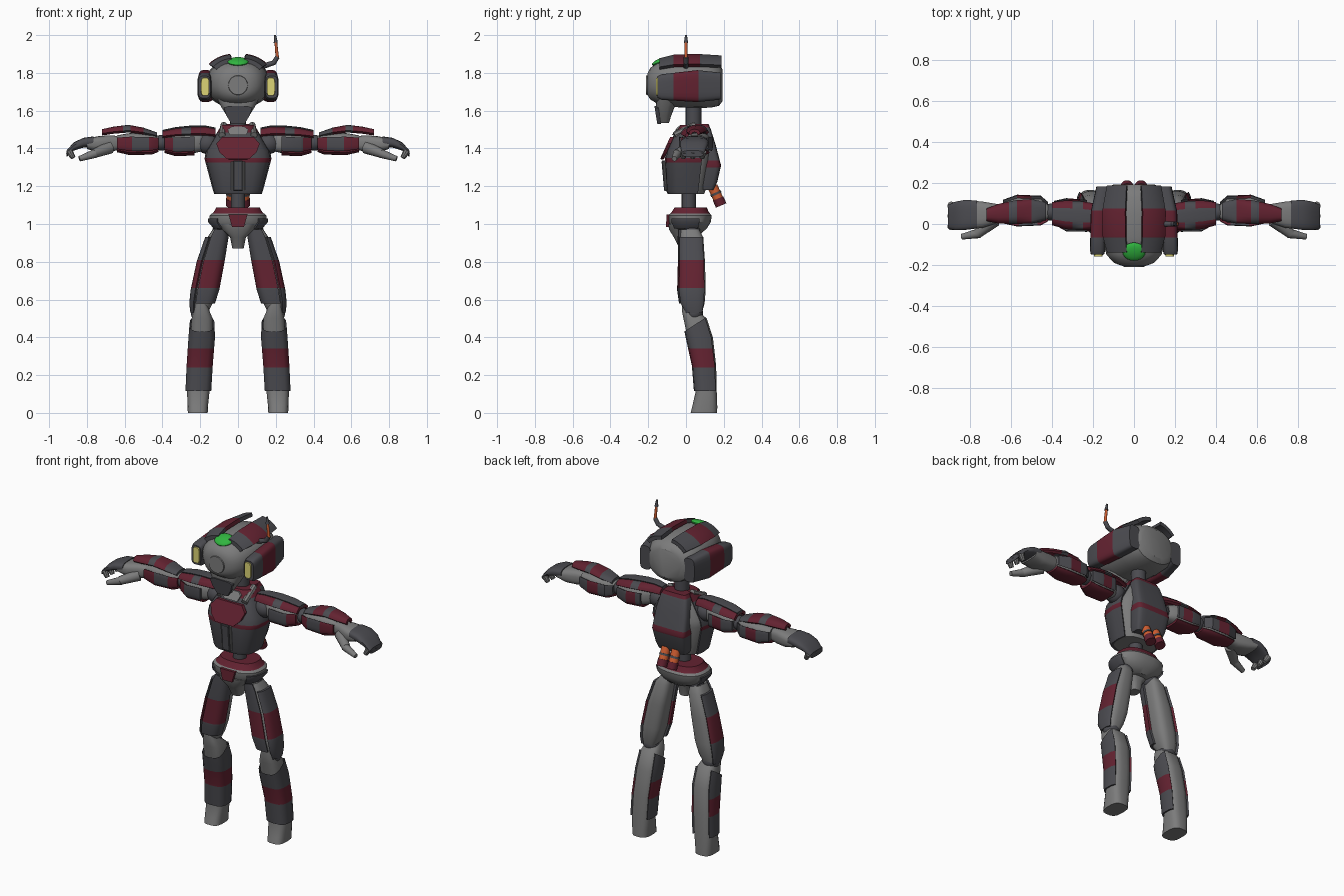
import bpy, bmesh, math
from mathutils import Vector, Matrix

if "Cube" in bpy.data.objects:
    bpy.data.objects.remove(bpy.data.objects["Cube"])

COLOURS = {"grey": (0.20, 0.20, 0.20), "dark": (0.07, 0.07, 0.08), "red": (0.125, 0.016, 0.03),
           "yellow": (0.72, 0.66, 0.18), "green": (0.03, 0.46, 0.05), "orange": (0.62, 0.11, 0.03)}
MATS = {}
for k, c in COLOURS.items():
    MATS[k] = bpy.data.materials.new(k)
    MATS[k].diffuse_color = (*c, 1)
AX = {"x": Vector((1, 0, 0)), "y": Vector((0, 1, 0)), "z": Vector((0, 0, 1))}


def finish(name, bm, mat, mirror=False, bands=(), cuts=()):
    """Trim, paint bands cut along an axis, and make the object."""
    for co, no in cuts:
        r = bmesh.ops.bisect_plane(bm, geom=bm.verts[:] + bm.edges[:] + bm.faces[:],
                                   plane_co=co, plane_no=no, clear_outer=True)
        bmesh.ops.edgeloop_fill(bm, edges=[e for e in r["geom_cut"] if isinstance(e, bmesh.types.BMEdge)])
    used = [mat]
    for axis, lo, hi, m in bands:
        for v in (lo, hi):
            bmesh.ops.bisect_plane(bm, geom=bm.verts[:] + bm.edges[:] + bm.faces[:],
                                   plane_co=AX[axis] * v, plane_no=AX[axis])
        used.append(m)
        for f in bm.faces:
            if lo <= f.calc_center_median().dot(AX[axis]) <= hi:
                f.material_index = len(used) - 1
    bmesh.ops.recalc_face_normals(bm, faces=bm.faces)
    me = bpy.data.meshes.new(name)
    bm.to_mesh(me)
    bm.free()
    for m in used:
        me.materials.append(MATS[m])
    ob = bpy.data.objects.new(name, me)
    bpy.context.collection.objects.link(ob)
    if mirror:
        ob.modifiers.new("Mirror", "MIRROR")
    return ob


def loft(name, axis, secs, mat, mirror=False, p=3, n=20, arc=None, grow=0, thick=0.016, **kw):
    """Skin rounded sections (t, ca, cb, ha, hb); with arc, a curved plate over them."""
    bm = bmesh.new()

    def pt(s, ang, g):
        c, d = math.cos(ang), math.sin(ang)
        a = s[1] + math.copysign(abs(c) ** (2 / p), c) * (s[3] + g)
        b = s[2] + math.copysign(abs(d) ** (2 / p), d) * (s[4] + g)
        return {"x": (s[0], a, b), "y": (a, s[0], b), "z": (a, b, s[0])}[axis]
    rings = []
    for s in secs:
        if arc:
            angs = [math.radians(arc[0] + (arc[1] - arc[0]) * i / 10) for i in range(11)]
            pts = [pt(s, a, grow) for a in angs] + [pt(s, a, grow - thick) for a in reversed(angs)]
        else:
            pts = [pt(s, 2 * math.pi * (i + 0.5) / n, grow) for i in range(n)]
        rings.append([bm.verts.new(q) for q in pts])
    for r, q in zip(rings, rings[1:]):
        for i in range(len(r)):
            j = (i + 1) % len(r)
            bm.faces.new((r[i], r[j], q[j], q[i]))
    bm.faces.new(rings[0])
    bm.faces.new(rings[-1])
    return finish(name, bm, mat, mirror, **kw)


def rod(name, a, b, r1, r2, mat, mirror=False, n=16):
    a, b = Vector(a), Vector(b)
    bm = bmesh.new()
    rot = (b - a).to_track_quat("Z", "Y").to_matrix().to_4x4()
    bmesh.ops.create_cone(bm, cap_ends=True, segments=n, radius1=r1, radius2=r2, depth=(b - a).length,
                          matrix=Matrix.Translation((a + b) / 2) @ rot)
    return finish(name, bm, mat, mirror)


def ball(name, c, size, mat, mirror=False, tilt=0):
    bm = bmesh.new()
    bmesh.ops.create_uvsphere(bm, u_segments=20, v_segments=12, radius=1, matrix=Matrix.Translation(c)
                              @ Matrix.Rotation(tilt, 4, "X") @ Matrix.Diagonal((*size, 1)))
    return finish(name, bm, mat, mirror)


def front_plate(name, xz, y0, z0, slope, mat, inner=None, inset=0.02, thick=0.02):
    """Symmetric flat plate on the front; xz is its +x half, y = y0 + (z - z0) * slope."""
    bm = bmesh.new()
    pts = xz + [(-x, z) for x, z in reversed(xz)]
    f = bm.faces.new([bm.verts.new((x, y0 + (z - z0) * slope, z)) for x, z in pts])
    r = bmesh.ops.extrude_face_region(bm, geom=[f])
    bmesh.ops.translate(bm, verts=[v for v in r["geom"] if isinstance(v, bmesh.types.BMVert)], vec=(0, thick, 0))
    bmesh.ops.recalc_face_normals(bm, faces=bm.faces)
    front = min(bm.faces, key=lambda q: q.calc_center_median().y)
    if inner:
        bmesh.ops.inset_region(bm, faces=[front], thickness=inset, depth=0.003)
        front.material_index = 1
    ob = finish(name, bm, mat)
    if inner:
        ob.data.materials.append(MATS[inner])
    return ob


# Head: dome, face disc, jaw, crest lens
loft("head", "y", [(-.205, 0, 1.74, .055, .055), (-.19, 0, 1.743, .098, .083), (-.15, 0, 1.745, .135, .11),
                   (-.06, 0, 1.745, .16, .127), (.05, 0, 1.745, .168, .131), (.13, 0, 1.74, .16, .125),
                   (.175, 0, 1.735, .135, .11), (.193, 0, 1.735, .1, .085)], "grey", p=2.3, n=28)
rod("face_disc", (0, -.19, 1.735), (0, -.211, 1.735), .056, .05, "grey", n=28)
loft("jaw", "z", [(1.535, 0, -.115, .035, .025), (1.57, 0, -.115, .058, .036), (1.62, 0, -.11, .09, .05),
                  (1.66, 0, -.1, .11, .06)], "grey")
front_plate("chin_guard", [(.035, 1.53), (.062, 1.575), (.075, 1.615), (.05, 1.625)], -.152, 1.53, -.16, "dark")
ball("crest_lens", (0, -.135, 1.86), (.056, .048, .017), "green", tilt=math.radians(22))
# Helmet plates and ear pods
HELMET = [(-.14, 0, 1.745, .162, .135), (-.06, 0, 1.745, .19, .155), (.06, 0, 1.745, .193, .158),
          (.187, 0, 1.745, .165, .15)]
loft("helmet_plate", "y", HELMET, "dark", True, p=2.2, arc=(38, 79), thick=.022, bands=[("y", -.065, .075, "red")])
loft("ear_pod", "y", [(-.15, .178, 1.725, .032, .058), (-.13, .178, 1.725, .037, .068), (.06, .172, 1.73, .039, .085),
                      (.182, .148, 1.73, .036, .072)], "dark", True, p=4, bands=[("y", -.065, .065, "red")])
loft("ear_light", "y", [(-.158, .174, 1.727, .021, .047), (-.14, .174, 1.727, .023, .049)], "yellow", True, p=4)
# Antenna
rod("antenna_base", (.13, 0, 1.835), (.195, 0, 1.855), .015, .012, "dark")
rod("antenna_elbow", (.188, 0, 1.852), (.209, 0, 1.885), .013, .012, "dark")
rod("antenna_rod", (.208, 0, 1.88), (.2, 0, 1.965), .009, .007, "orange")
rod("antenna_tip", (.2, 0, 1.96), (.196, 0, 2.0), .011, .005, "dark")
rod("neck", (0, .04, 1.5), (0, .04, 1.65), .042, .042, "dark")

# Torso core, front shell, chest details, back plate, thrusters
TORSO = [(1.16, 0, .005, .115, .092), (1.18, 0, .005, .122, .1), (1.345, 0, .015, .166, .116),
         (1.385, 0, .02, .16, .113), (1.46, 0, .03, .115, .09), (1.525, 0, .04, .075, .06)]
loft("torso_core", "z", TORSO, "grey", bands=[("z", 1.495, 1.53, "red")])
loft("torso_shell", "z", TORSO, "dark", arc=(-204, 24), grow=.011,
     bands=[("z", 1.325, 1.35, "red"), ("z", 1.485, 1.53, "red")])
front_plate("chest_plate", [(.06, 1.345), (.098, 1.38), (.115, 1.425), (.085, 1.46)], -.136, 1.345, .45, "red", "dark")
front_plate("collar_plate", [(.045, 1.47), (.055, 1.5), (.035, 1.515)], -.075, 1.47, .7, "grey")
front_plate("belly_strip", [(.025, 1.175), (.025, 1.335)], -.113, 1.175, -.085, "dark", "dark", .006)
for s in (-1, 1):
    rod("belly_rib", (s * .03, -.104, 1.18), (s * .03, -.116, 1.33), .006, .006, "grey", n=8)
loft("back_plate", "z", [(1.18, 0, .11, .09, .035), (1.22, 0, .115, .1, .05), (1.31, 0, .13, .112, .056),
                         (1.42, 0, .105, .105, .052), (1.5, 0, .09, .09, .042), (1.53, 0, .085, .075, .034)],
     "dark", p=6, bands=[("z", 1.3, 1.335, "red"), ("z", 1.51, 1.54, "red")])
rod("thruster", (.034, .14, 1.2), (.034, .172, 1.13), .027, .027, "orange", True)
rod("thruster_ring", (.034, .156, 1.166), (.034, .161, 1.155), .03, .03, "dark", True)
rod("thruster_nozzle", (.034, .17, 1.135), (.034, .186, 1.098), .03, .03, "red", True)
rod("shoulder_strap", (.085, -.06, 1.47), (.075, .05, 1.525), .018, .018, "grey", True, 8)
rod("waist", (0, .015, 1.02), (0, .015, 1.2), .038, .038, "dark")

# Pelvis
loft("pelvis", "z", [(.95, 0, .02, .06, .06), (.975, 0, .02, .115, .09), (1.01, 0, .02, .15, .112),
                     (1.045, 0, .022, .152, .115), (1.062, 0, .022, .13, .1), (1.088, 0, .025, .115, .085)],
     "grey", p=2.5, n=24, bands=[("z", 1.056, 1.1, "red")])
loft("hip_guard", "z", [(.975, 0, .02, .12, .093), (1.01, 0, .02, .15, .112), (1.03, 0, .02, .152, .113)], "dark",
     True, p=2.5, arc=(-50, 20), grow=.008)
loft("crotch", "z", [(.87, 0, .0, .03, .035), (.93, 0, -.01, .042, .055), (.97, 0, -.015, .085, .075),
                     (1.0, 0, -.01, .1, .085)], "grey")
front_plate("belt_plate", [(.032, .985), (.05, 1.05)], -.106, .985, .05, "red")

# Legs
THIGH = [(.97, .1, .02, .035, .05), (.93, .112, .03, .05, .062), (.8, .145, .035, .062, .066),
         (.65, .175, .035, .064, .07), (.58, .19, .037, .056, .062), (.53, .2, .045, .04, .04)]
ball("hip_joint", (.09, .03, .965), (.045, .045, .045), "dark", True)
loft("thigh_core", "z", THIGH, "grey", True)
loft("thigh_front_plate", "z", THIGH[:5], "dark", True, arc=(-175, -68), grow=.012, bands=[("z", .66, .81, "red")])
loft("thigh_side_plate", "z", THIGH[1:], "dark", True, arc=(-56, 42), grow=.012, bands=[("z", .66, .81, "red")])
ball("knee_joint", (.2, .045, .53), (.05, .045, .05), "dark", True)
SHIN = [(.5, .19, .048, .056, .062), (.4, .192, .075, .062, .068), (.25, .203, .1, .061, .06),
        (.115, .21, .107, .06, .056)]
loft("shin_and_foot", "z", [(.58, .195, .005, .03, .028), (.54, .193, .02, .042, .042)] + SHIN
     + [(.04, .213, .1, .055, .066), (0, .213, .095, .053, .071)], "grey", True)
loft("shin_shell", "z", SHIN, "dark", True, arc=(-222, 42), grow=.009, bands=[("z", .24, .34, "red")],
     cuts=[((.19, -.01, .43), (0, -.55, .84))])

# Arms
UPPER = [(.19, .035, 1.43, .04, .045), (.23, .04, 1.43, .065, .055), (.33, .045, 1.425, .068, .054),
         (.39, .055, 1.43, .045, .042)]
ball("shoulder_joint", (.16, .03, 1.425), (.06, .055, .055), "dark", True)
loft("upper_arm_core", "x", UPPER, "grey", True)
loft("upper_arm_front", "x", UPPER[1:], "dark", True, arc=(160, 212), grow=.013, bands=[("x", .345, .4, "red")])
loft("upper_arm_back", "x", UPPER[1:], "dark", True, arc=(-32, 20), grow=.013, bands=[("x", .26, .32, "red")])
loft("upper_arm_under", "x", UPPER[1:], "red", True, arc=(222, 318), grow=.012)
PAULDRON = [(.12, .035, 1.43, .05, .075), (.17, .035, 1.43, .065, .085), (.25, .04, 1.43, .075, .085),
            (.33, .045, 1.43, .075, .077), (.4, .05, 1.43, .06, .062)]
loft("pauldron", "x", PAULDRON, "red", True, arc=(25, 155), bands=[("x", .25, .3, "dark")])
loft("pauldron_ridge", "x", PAULDRON, "dark", True, arc=(75, 105), grow=.006)
ball("elbow_joint", (.405, .058, 1.43), (.045, .042, .042), "dark", True)
FORE = [(.42, .06, 1.43, .035, .038), (.455, .065, 1.428, .06, .05), (.57, .065, 1.428, .065, .054),
        (.64, .06, 1.43, .045, .04)]
loft("forearm_core", "x", FORE, "grey", True)
loft("forearm_front", "x", FORE, "red", True, arc=(158, 210), grow=.012, bands=[("x", .47, .56, "dark")])
loft("forearm_back", "x", FORE, "dark", True, arc=(-30, 22), grow=.013, bands=[("x", .5, .57, "red")])
loft("forearm_under", "x", FORE, "red", True, arc=(222, 318), grow=.01)
loft("forearm_top", "x", [(.43, .062, 1.43, .05, .055), (.5, .062, 1.43, .068, .08), (.58, .058, 1.43, .066, .095),
                          (.66, .05, 1.43, .055, .085), (.72, .045, 1.43, .035, .072)], "red", True,
     arc=(35, 145), bands=[("x", .42, .5, "dark"), ("x", .57, .61, "dark")])

# Hands
loft("palm", "x", [(.62, .055, 1.43, .036, .035), (.68, .05, 1.425, .05, .045), (.74, .045, 1.422, .065, .043),
                   (.8, .045, 1.425, .07, .028)], "grey", True)
loft("hand_back", "x", [(.765, .046, 1.437, .068, .027), (.82, .045, 1.43, .074, .026), (.87, .04, 1.41, .07, .022),
                        (.908, .035, 1.372, .058, .017)], "dark", True)
for i, y in enumerate((-.01, .04, .09)):
    rod("fingertip", (.893, y, 1.385), (.872, y - .005, 1.35), .02, .013, "grey", True, 10)
rod("thumb_base", (.68, .02, 1.405), (.765, -.048, 1.372), .034, .024, "grey", True, 12)
rod("thumb_tip", (.755, -.045, 1.374), (.84, -.062, 1.345), .024, .014, "grey", True, 12)

# Smooth shading with sharp edges kept
for ob in bpy.context.collection.objects:
    ob.select_set(True)
    bpy.context.view_layer.objects.active = ob
bpy.ops.object.shade_smooth_by_angle(angle=math.radians(35))

for m in bpy.data.materials:
    if m.users and not m.is_grease_pencil:
        m.use_nodes = True
        m.node_tree.nodes["Principled BSDF"].inputs["Base Color"].default_value = m.diffuse_color
